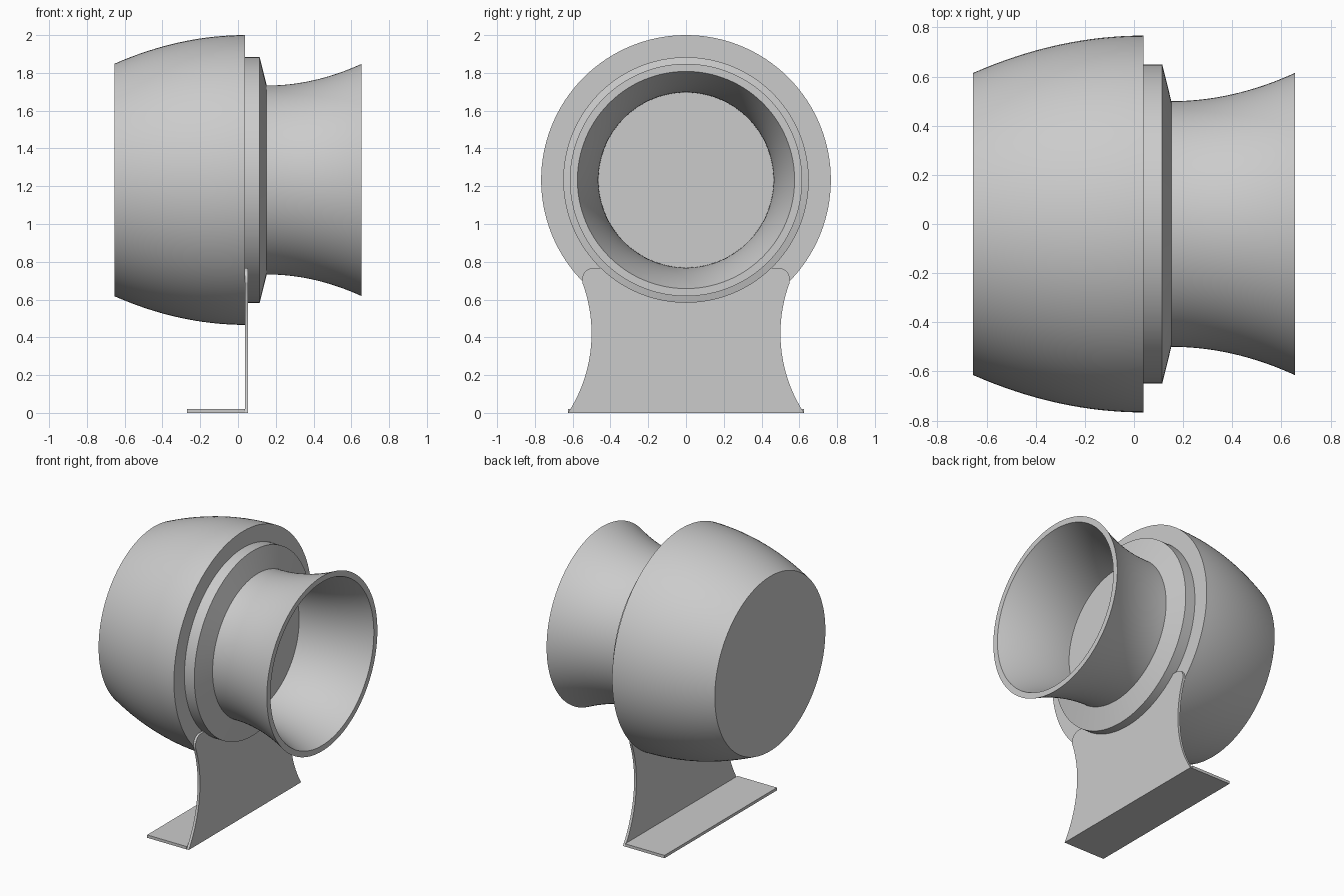
import bpy, bmesh
from math import sin, cos, pi, sqrt, radians, atan2

if "Cube" in bpy.data.objects:
    bpy.data.objects.remove(bpy.data.objects["Cube"])

AXIS_Z = 1.233
SEG = 128


def finish(name, bm):
    mesh = bpy.data.meshes.new(name)
    bm.to_mesh(mesh)
    bm.free()
    ob = bpy.data.objects.new(name, mesh)
    bpy.context.collection.objects.link(ob)
    bpy.ops.object.select_all(action='DESELECT')
    ob.select_set(True)
    bpy.context.view_layer.objects.active = ob
    bpy.ops.object.shade_smooth_by_angle(angle=radians(12))
    return ob


def lathe(name, profile):
    """Revolve (x, radius) points about the horizontal axis; radius 0 closes the end."""
    bm = bmesh.new()
    rings = [[bm.verts.new((x, r * cos(2 * pi * j / SEG), AXIS_Z + r * sin(2 * pi * j / SEG)))
              for j in range(SEG)] for x, r in profile]
    for a, b in zip(rings, rings[1:]):
        for j in range(SEG):
            k = (j + 1) % SEG
            bm.faces.new((a[j], a[k], b[k], b[j]))
    bmesh.ops.remove_doubles(bm, verts=bm.verts, dist=1e-5)
    return finish(name, bm)


def bowed(x0, r0, x1, r1, n=16):
    """Curve that starts parallel to the axis at x0 and bends to r1 at x1."""
    return [(x0 + (x1 - x0) * i / n, r0 + (r1 - r0) * (i / n) ** 2) for i in range(n + 1)]


# Bowed motor housing with flat back and front shoulder
lathe("housing", [(-0.655, 0)] + bowed(0.038, 0.767, -0.655, 0.615)[::-1] + [(0.038, 0.64)])

# Stepped collar, closing the throat
lathe("collar", [(0.038, 0.65), (0.115, 0.65), (0.152, 0.5), (0.152, 0)])

# Flared outlet horn with wall thickness
lathe("outlet_horn", bowed(0.152, 0.5, 0.655, 0.615) + bowed(0.152, 0.463, 0.655, 0.575)[::-1])

# Upright bracket plate: waisted sides, rounded ears, cradle under the collar
R, waist, mid = 0.77, 0.5, 0.42
half = []
for i in range(21):
    z = 0.69 * i / 20
    half.append((waist + R - sqrt(R * R - (z - mid) ** 2), z))
for i in range(1, 9):
    a = radians(-10 + 100 * i / 8)
    half.append((0.49 + 0.06 * cos(a), 0.707 + 0.06 * sin(a)))
start = atan2(-0.466, 0.44)
for i in range(13):
    a = start + (-pi / 2 - start) * i / 12
    half.append((0.641 * cos(a), AXIS_Z + 0.641 * sin(a)))
outline = half + [(-y, z) for y, z in half[-2::-1]]
bm = bmesh.new()
face = bm.faces.new([bm.verts.new((0.036, y, z)) for y, z in outline])
ext = bmesh.ops.extrude_face_region(bm, geom=[face])
bmesh.ops.translate(bm, vec=(0.018, 0, 0),
                    verts=[v for v in ext["geom"] if isinstance(v, bmesh.types.BMVert)])
bmesh.ops.recalc_face_normals(bm, faces=bm.faces)
finish("bracket_plate", bm)

# Flat foot of the bracket
bm = bmesh.new()
bmesh.ops.create_cube(bm, size=1)
for v in bm.verts:
    v.co.x = 0.037 if v.co.x > 0 else -0.27
    v.co.y *= 1.25
    v.co.z = 0.02 if v.co.z > 0 else 0
finish("bracket_foot", bm)
